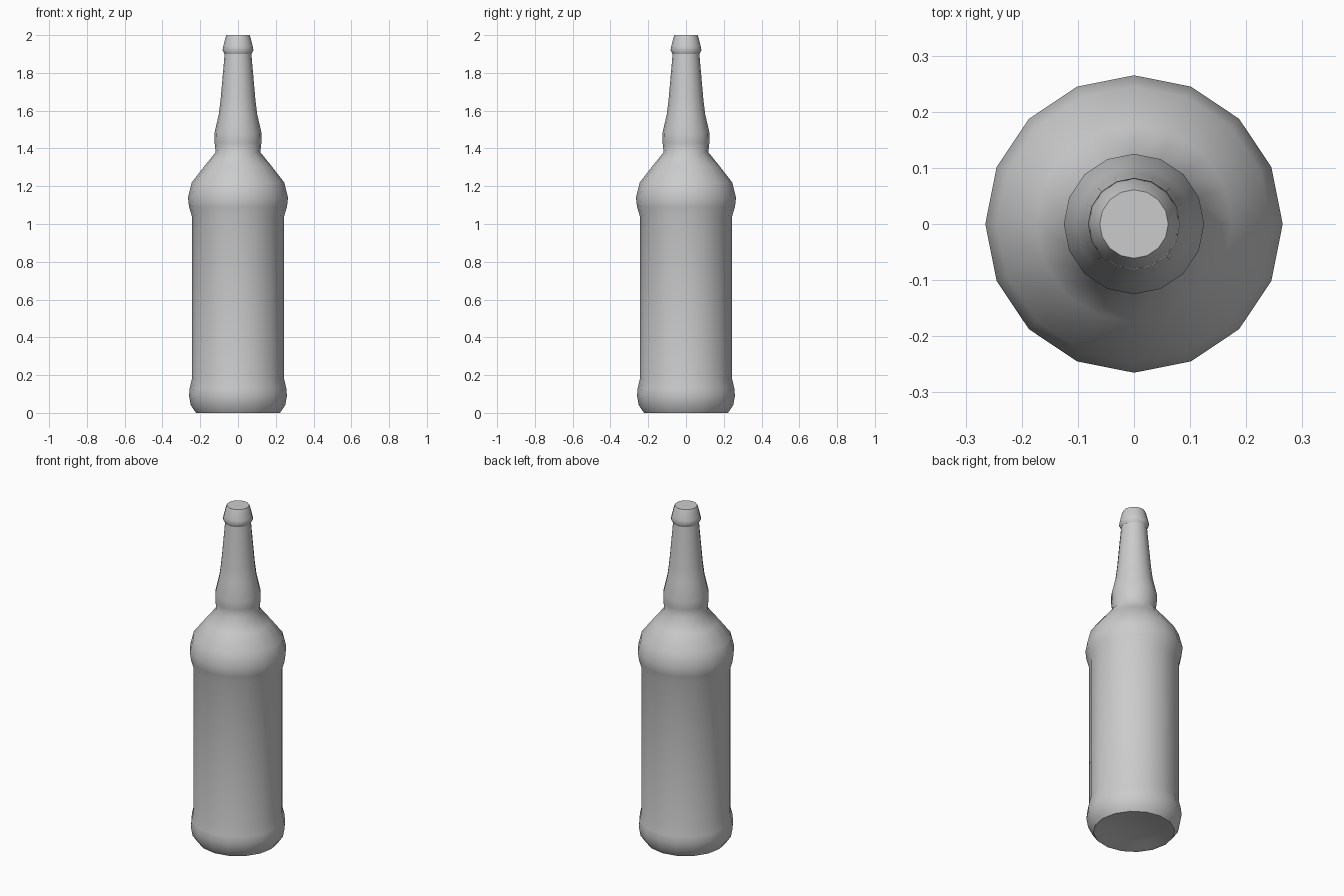
import bpy, bmesh, math

if "Cube" in bpy.data.objects:
    bpy.data.objects.remove(bpy.data.objects["Cube"])

SIDES = 16


def lathe(name, profile, sharp_angle):
    """Revolve an (r, z) profile around the z axis."""
    bm = bmesh.new()
    verts = [bm.verts.new((r, 0, z)) for r, z in profile]
    edges = [bm.edges.new(pair) for pair in zip(verts, verts[1:])]
    bmesh.ops.spin(bm, geom=verts + edges, cent=(0, 0, 0), axis=(0, 0, 1),
                   angle=math.tau, steps=SIDES, use_duplicate=False)
    bmesh.ops.remove_doubles(bm, verts=bm.verts, dist=0.0005)
    bmesh.ops.recalc_face_normals(bm, faces=bm.faces)
    mesh = bpy.data.meshes.new(name)
    bm.to_mesh(mesh)
    bm.free()
    obj = bpy.data.objects.new(name, mesh)
    bpy.context.collection.objects.link(obj)
    bpy.ops.object.select_all(action='DESELECT')
    obj.select_set(True)
    bpy.context.view_layer.objects.active = obj
    bpy.ops.object.shade_smooth_by_angle(angle=math.radians(sharp_angle))
    return obj


# Bottle glass: slightly hollowed base, body, shoulder and tapered neck
lathe("bottle", [
    (0, 0.03), (0.14, 0.02), (0.20, 0.003), (0.222, 0), (0.25, 0.04),
    (0.259, 0.09), (0.256, 0.13), (0.244, 0.18),
    (0.244, 1.04), (0.259, 1.09), (0.265, 1.14), (0.245, 1.22),
    (0.175, 1.31), (0.118, 1.38), (0.124, 1.43), (0.125, 1.48),
    (0.102, 1.58), (0.092, 1.66), (0.070, 1.91), (0, 1.91),
], 60)

# Flared crown lip with a closed top
lathe("lip", [
    (0, 1.90), (0.071, 1.90), (0.082, 1.92), (0.078, 1.94),
    (0.067, 1.985), (0.061, 2.0), (0, 2.0),
], 60)
